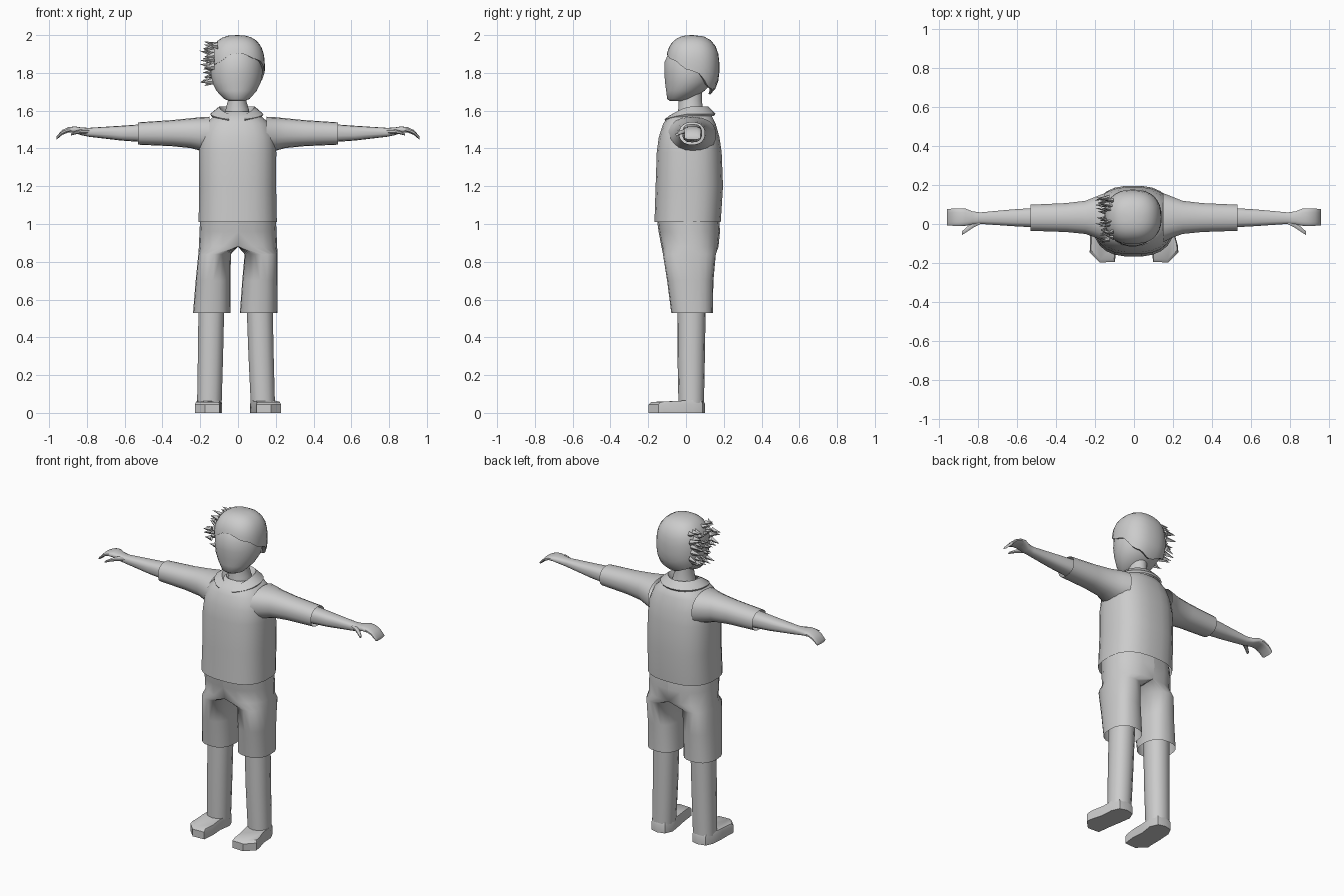
import bpy, bmesh, random
from math import sin, cos, pi, radians, acos
from mathutils import Vector

if "Cube" in bpy.data.objects:
    bpy.data.objects.remove(bpy.data.objects["Cube"])

random.seed(4)


def finish(name, bm, angle=45):
    bmesh.ops.remove_doubles(bm, verts=bm.verts, dist=1e-5)
    bmesh.ops.recalc_face_normals(bm, faces=bm.faces)
    me = bpy.data.meshes.new(name)
    bm.to_mesh(me)
    bm.free()
    ob = bpy.data.objects.new(name, me)
    bpy.context.collection.objects.link(ob)
    bpy.ops.object.select_all(action='DESELECT')
    ob.select_set(True)
    bpy.context.view_layer.objects.active = ob
    bpy.ops.object.shade_smooth_by_angle(angle=radians(angle))
    return ob


def skin(name, rings, caps=(False, False), closed=True, skip=None, angle=45):
    """Bridge rings of points that all have the same count."""
    bm = bmesh.new()
    vs = [[bm.verts.new(p) for p in r] for r in rings]
    n = len(rings[0])
    for a, b in zip(vs, vs[1:]):
        for i in range(n if closed else n - 1):
            j = (i + 1) % n
            quad = (a[i], a[j], b[j], b[i])
            if not (skip and skip([v.co for v in quad])):
                bm.faces.new(quad)
    if caps[0]:
        bm.faces.new(vs[0])
    if caps[1]:
        bm.faces.new(vs[-1])
    return finish(name, bm, angle)


def sp(c, e):
    return (abs(c) ** e) * (1 if c >= 0 else -1)


def oval(lo1, hi1, lo2, hi2, n, e=1.0):
    """Rounded outline inside a box, e < 1 is squarer."""
    for i in range(n):
        a = 2 * pi * (i + 0.5) / n
        yield ((lo1 + hi1) / 2 + (hi1 - lo1) / 2 * sp(cos(a), e),
               (lo2 + hi2) / 2 + (hi2 - lo2) / 2 * sp(sin(a), e))


def loft_z(name, rows, n=20, e=1.0, caps=(False, False)):
    # rows: z, x range, y range
    return skin(name, [[(u, v, z) for u, v in oval(a, b, c, d, n, e)]
                       for z, a, b, c, d in rows], caps)


def loft_x(name, rows, s, n=14, e=1.0, caps=(False, False)):
    # rows: x, y range, z range; s is the side
    return skin(name, [[(s * x, u, v) for u, v in oval(a, b, c, d, n, e)]
                       for x, a, b, c, d in rows], caps)


# shirt body
loft_z("shirt_body", [
    (1.01, -.21, .207, -.168, .185), (1.2, -.207, .203, -.162, .197),
    (1.38, -.208, .204, -.156, .19), (1.46, -.2, .197, -.145, .178),
    (1.53, -.175, .17, -.122, .158), (1.57, -.13, .125, -.095, .138),
    (1.595, -.075, .07, -.05, .1)], 24, 0.78)

# neck and head
loft_z("neck", [(1.55, -.075, .07, -.05, .1), (1.61, -.066, .058, -.042, .092),
                (1.65, -.055, .045, -.04, .085), (1.72, -.055, .045, -.04, .085)], 16)
loft_z("head", [
    (1.65, -.04, .03, -.085, -.02), (1.662, -.075, .062, -.1, .03),
    (1.705, -.115, .1, -.106, .1), (1.75, -.138, .122, -.112, .14),
    (1.8, -.147, .131, -.116, .16), (1.86, -.143, .128, -.114, .165),
    (1.91, -.125, .11, -.09, .155), (1.955, -.08, .07, -.05, .11),
    (1.975, -.03, .02, -.01, .06)], 24, caps=(True, True))

# swept hair cap, hairline height varies round the head
HAIRLINE = [1.905, 1.87, 1.81, 1.72, 1.685, 1.72, 1.79, 1.85]


def hair_point(phi, z, k=1.0):
    s = max(0, 1 - abs((z - 1.83) / .17) ** 2.6) ** (1 / 2.6) * k
    return (-.005 + .147 * s * sp(sin(phi), .85), .035 - .142 * s * sp(cos(phi), .85), z)


columns = []
N = 32
for i in range(N):
    phi = 2 * pi * i / N
    f = 8 * i / N
    a, t = int(f), f - int(f)
    t = t * t * (3 - 2 * t)
    ze = HAIRLINE[a] * (1 - t) + HAIRLINE[(a + 1) % 8] * t
    te = acos((ze - 1.83) / .17)
    col = [hair_point(phi, 1.83 + .17 * cos(te * k / 9)) for k in range(10)]
    col.append(hair_point(phi, ze + .005, .84))
    columns.append(col)
skin("hair_cap", [list(r) for r in zip(*columns)], angle=60)

# spiky tufts on one side of the hair
bm = bmesh.new()
for row in range(6):
    for k in range(7):
        z = 1.765 + row * .034 + random.uniform(-.01, .01)
        y = -.075 + k * .034 + random.uniform(-.01, .01)
        if z < 1.81 and y < -.02:
            continue
        base = Vector((-.125 if z < 1.91 else -.105, y, z))
        tip = base + Vector((-random.uniform(.045, .08), random.uniform(-.02, .02),
                             (z - 1.83) * .15 + random.uniform(-.022, .012)))
        ring = [bm.verts.new(base + Vector((0, .012 * cos(j * pi / 2), .019 * sin(j * pi / 2))))
                for j in range(4)]
        top = bm.verts.new(tip)
        for j in range(4):
            bm.faces.new((ring[j], ring[(j + 1) % 4], top))
finish("hair_tufts", bm, 30)

# folded collar, open at the front
rings = []
for rx, ry, z, gap, drop in ((.066, .074, 1.585, .2, .03), (.095, .1, 1.622, .32, .045),
                             (.142, .138, 1.583, .3, .03), (.135, .13, 1.572, .3, .03)):
    ring = []
    for i in range(21):
        a = gap + (2 * pi - 2 * gap) * i / 20
        front = max(0, cos(a)) ** 1.3
        ring.append((-.006 + rx * sin(a), .018 - ry * cos(a), z - drop * front))
    rings.append(ring)
skin("collar", rings, closed=False, angle=50)

# shorts: each half is a pelvis half-shell that becomes a leg tube
M = 20
for side, s, inner, lo, hi in (("left", 1, .035, .01, .208), ("right", -1, .038, .04, .238)):
    rings = []
    for z, x1, y0, y1 in ((1.03, .2, -.155, .175), (.96, .204, -.145, .18), (.88, .207, -.13, .172)):
        rings.append([(s * max(0, x1 * sp(cos(2 * pi * i / M), .8)) if M // 4 > i or i > 3 * M // 4 else 0,
                       (y0 + y1) / 2 + (y1 - y0) / 2 * sp(sin(2 * pi * i / M), .9), z)
                      for i in range(M)])
    mid = (inner + lo) / 2
    for z, x0, x1, y0, y1 in ((.84, inner, .21, -.122, .158), (.7, mid, (hi + .21) / 2, -.1, .145),
                              (.53, lo, hi, -.078, .142)):
        rings.append([(s * ((x0 + x1) / 2 + (x1 - x0) / 2 * sp(cos(2 * pi * i / M), .8)),
                       (y0 + y1) / 2 + (y1 - y0) / 2 * sp(sin(2 * pi * i / M), .85), z)
                      for i in range(M)])
    skin("shorts_" + side, rings, skip=lambda q: all(abs(c.x) < 1e-4 for c in q), angle=60)

# parts repeated on both sides
for side, s in (("left", 1), ("right", -1)):
    # lower leg
    top, low = ((.042, .184), (.066, .197)) if s > 0 else ((-.21, -.07), (-.218, -.085))
    loft_z("leg_" + side, [(.05, *low, -.04, .095), (.3, (top[0] + low[0]) / 2, (top[1] + low[1]) / 2,
                           -.045, .1), (.62, *top, -.045, .105)], 14, .9)
    # shoe with a chamfered toe
    heel = 0 if s > 0 else .02
    outline = [(.228, -.145), (.175, -.198), (.098, -.194), (.09, -.12), (.076 + heel, -.04),
               (.064 + heel, .04), (.085 + heel, .088), (.13 + heel, .1), (.178 + heel, .088),
               (.2 + heel, .04), (.205 + heel, -.04), (.225, -.11)]
    cx = .14 + heel / 2

    def sole(k, z0, rise):
        return [(s * (cx + (x - cx) * k), y * k, z0 + rise * max(0, (y + .15) / .2 if y < .05 else .8))
                for x, y in outline]
    skin("shoe_" + side, [sole(1, 0, 0), sole(1, .045, .002), sole(.92, .058, .01)], (True, True), angle=40)

    # sleeve, open at the cuff
    loft_x("sleeve_" + side, [
        (.15, -.095, .16, 1.375, 1.568), (.2, -.07, .14, 1.388, 1.565), (.25, -.052, .12, 1.402, 1.56),
        (.35, -.042, .108, 1.412, 1.55), (.53, -.036, .1, 1.42, 1.538)], s, 18, .88)
    # forearm with mitten hand
    loft_x("forearm_and_hand_" + side, [
        (.48, -.02, .085, 1.432, 1.53), (.62, -.012, .076, 1.442, 1.52), (.79, .0, .06, 1.462, 1.509),
        (.83, -.004, .066, 1.47, 1.511), (.865, -.01, .08, 1.483, 1.517), (.9, -.011, .081, 1.484, 1.512),
        (.93, -.01, .08, 1.472, 1.498), (.96, -.008, .077, 1.447, 1.466)], s, 14, .75, (False, True))
    # thumb
    loft_x("thumb_" + side, [
        (.785, .0, .03, 1.478, 1.503), (.825, -.02, .015, 1.477, 1.503), (.855, -.04, -.012, 1.475, 1.496),
        (.884, -.058, -.038, 1.468, 1.48)], s, 8, 1, (True, True))
